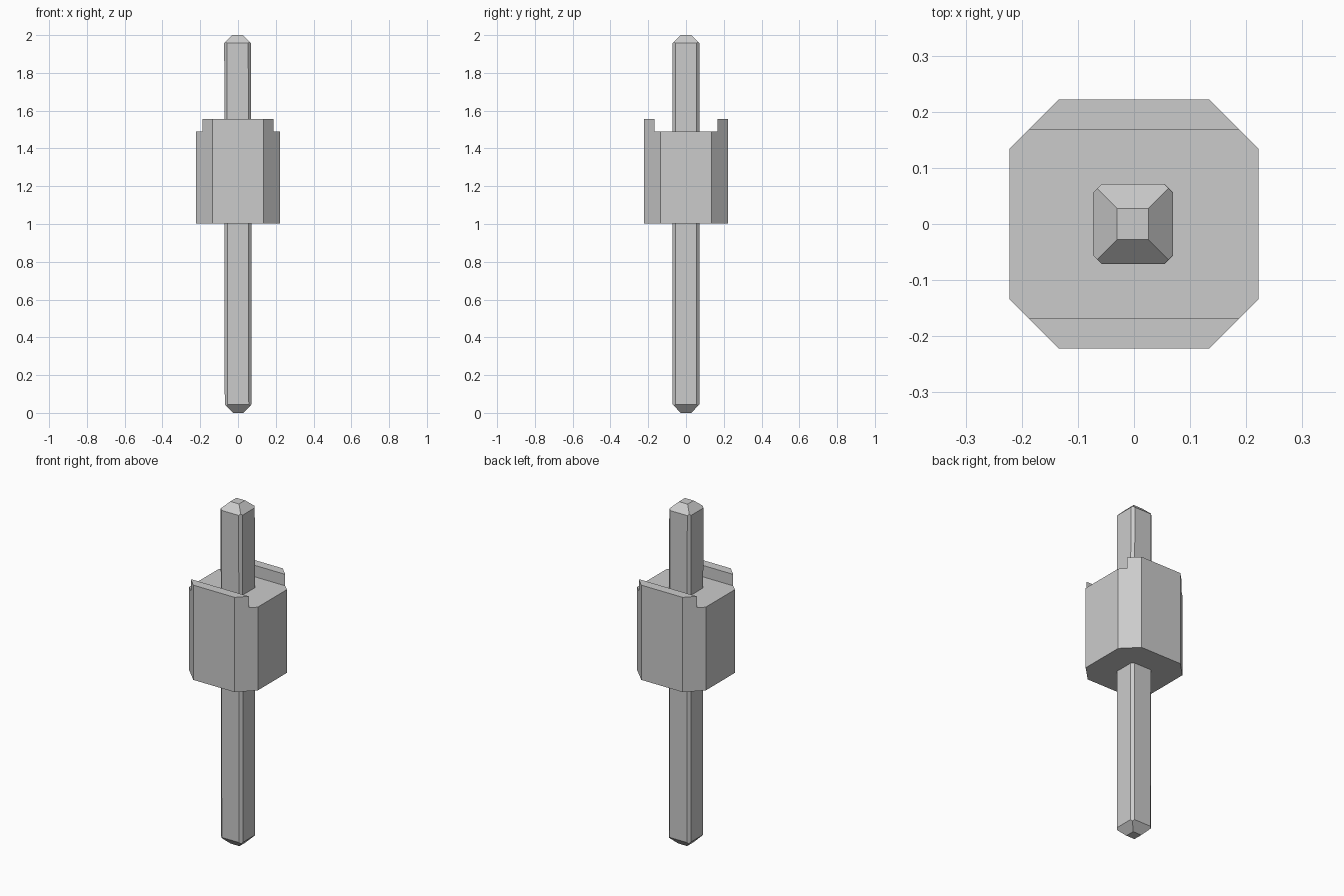
import bpy, bmesh
from mathutils import Vector

cube = bpy.data.objects.get("Cube")
if cube:
    bpy.data.objects.remove(cube, do_unlink=True)

grey = bpy.data.materials.new("plain_grey")
grey.use_nodes = True
colour = (0.6, 0.6, 0.6, 1)
grey.diffuse_color = colour
grey.node_tree.nodes["Principled BSDF"].inputs["Base Color"].default_value = colour


def chamfer_corners(bm, reach):
    """Slice off the four upright corners where |x| + |y| exceeds reach."""
    for sx in (-1, 1):
        for sy in (-1, 1):
            bmesh.ops.bisect_plane(
                bm, geom=bm.verts[:] + bm.edges[:] + bm.faces[:],
                plane_co=Vector((sx * reach, 0, 0)),
                plane_no=Vector((sx, sy, 0)), clear_outer=True)
            rim = [e for e in bm.edges if e.is_boundary]
            bmesh.ops.holes_fill(bm, edges=rim, sides=0)


def loft(bm, rings):
    """Skin closed rings of equal length and cap both ends."""
    rows = [[bm.verts.new(p) for p in ring] for ring in rings]
    n = len(rows[0])
    for a, b in zip(rows, rows[1:]):
        for i in range(n):
            j = (i + 1) % n
            bm.faces.new((a[i], a[j], b[j], b[i]))
    bm.faces.new(rows[0][::-1])
    bm.faces.new(rows[-1])


def finish(bm, name):
    bmesh.ops.recalc_face_normals(bm, faces=bm.faces[:])
    mesh = bpy.data.meshes.new(name)
    bm.to_mesh(mesh)
    bm.free()
    mesh.materials.append(grey)
    obj = bpy.data.objects.new(name, mesh)
    bpy.context.collection.objects.link(obj)
    return obj


# Housing: U-shaped profile run along x, corners cut to an octagon
half, lip, base, floor, top = 0.222, 0.168, 1.003, 1.49, 1.557
profile = [(-half, base), (half, base), (half, top), (lip, top),
           (lip, floor), (-lip, floor), (-lip, top), (-half, top)]
bm = bmesh.new()
loft(bm, [[(x, y, z) for y, z in profile] for x in (-half, half)])
chamfer_corners(bm, 0.356)
finish(bm, "housing")

# Pin: square rod with tapered ends and narrow corner chamfers
square = ((-1, -1), (1, -1), (1, 1), (-1, 1))
stations = ((0.028, 0), (0.071, 0.045), (0.071, 1.957), (0.028, 2))
bm = bmesh.new()
loft(bm, [[(r * x, r * y, z) for x, y in square] for r, z in stations])
chamfer_corners(bm, 0.127)
for v in bm.verts:  # very slight lean
    v.co.x += 0.001 - 0.0015 * v.co.z
finish(bm, "pin")
